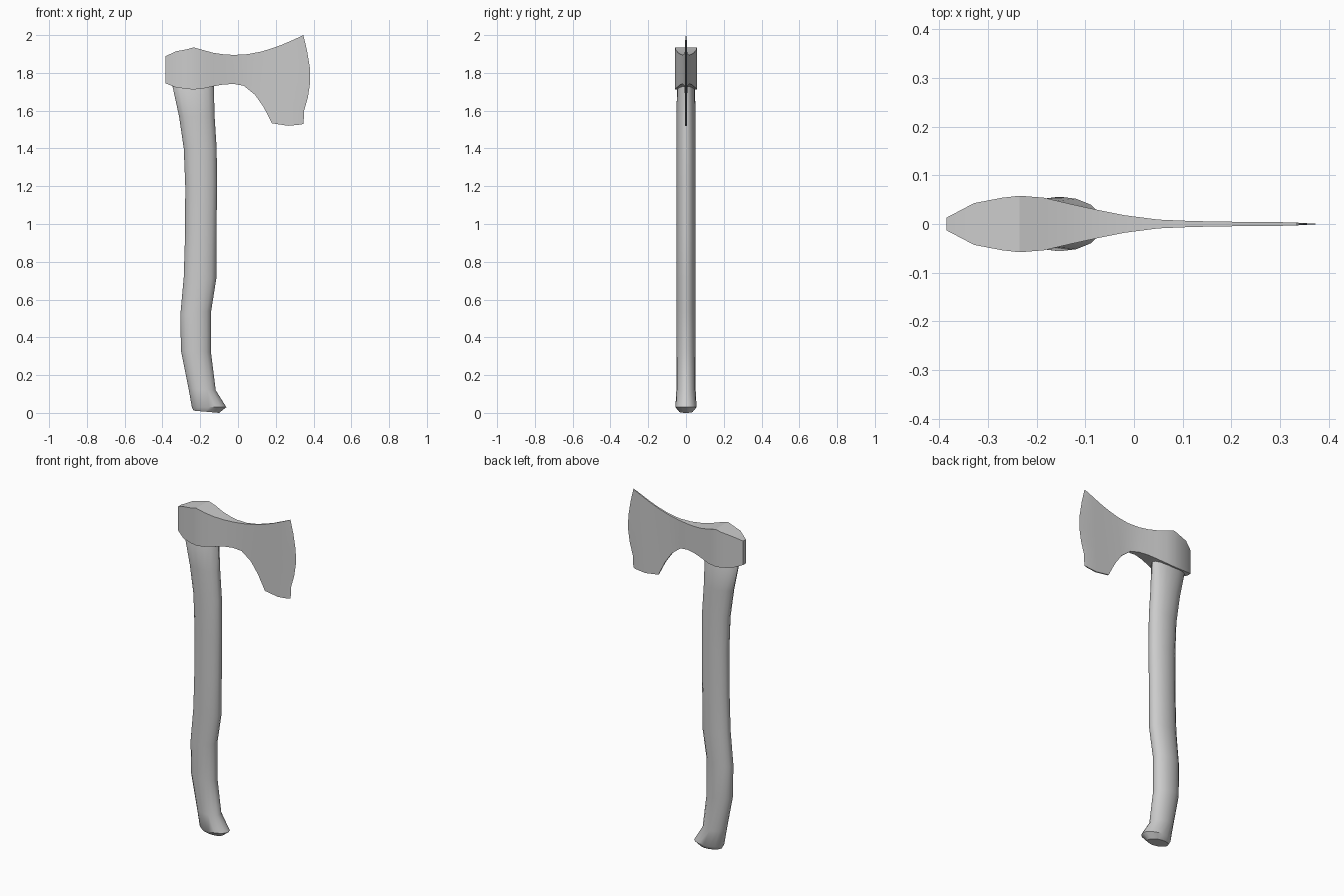
import bpy
import math

if "Cube" in bpy.data.objects:
    bpy.data.objects.remove(bpy.data.objects["Cube"])


def make_object(name, verts, faces, angle):
    mesh = bpy.data.meshes.new(name)
    mesh.from_pydata(verts, [], faces)
    mesh.validate()
    obj = bpy.data.objects.new(name, mesh)
    bpy.context.collection.objects.link(obj)
    bpy.ops.object.select_all(action='DESELECT')
    obj.select_set(True)
    bpy.context.view_layer.objects.active = obj
    bpy.ops.object.mode_set(mode='EDIT')
    bpy.ops.mesh.select_all(action='SELECT')
    bpy.ops.mesh.remove_doubles(threshold=0.0001)
    bpy.ops.mesh.normals_make_consistent(inside=False)
    bpy.ops.object.mode_set(mode='OBJECT')
    bpy.ops.object.shade_smooth_by_angle(angle=math.radians(angle))
    return obj


# Handle: oval rings given by left point, right point and half depth
rings = [
    (-0.235, 0.012, -0.10, 0.0, 0.036),
    (-0.244, 0.03, -0.062, 0.03, 0.056),
    (-0.262, 0.13, -0.118, 0.12, 0.051),
    (-0.302, 0.33, -0.143, 0.32, 0.05),
    (-0.305, 0.52, -0.142, 0.54, 0.05),
    (-0.287, 0.72, -0.115, 0.71, 0.05),
    (-0.280, 0.95, -0.114, 0.95, 0.05),
    (-0.279, 1.20, -0.111, 1.20, 0.05),
    (-0.287, 1.40, -0.113, 1.40, 0.05),
    (-0.312, 1.57, -0.124, 1.57, 0.05),
    (-0.347, 1.73, -0.128, 1.73, 0.048),
    (-0.330, 1.77, -0.128, 1.77, 0.034),
]
SIDES = 16
verts, faces = [], []
for xl, zl, xr, zr, d in rings:
    for i in range(SIDES):
        a = 2 * math.pi * i / SIDES
        t = 0.5 + 0.5 * math.cos(a)
        verts.append((xl + (xr - xl) * t, d * math.sin(a), zl + (zr - zl) * t))
for r in range(len(rings) - 1):
    for i in range(SIDES):
        j = (i + 1) % SIDES
        a, b = r * SIDES, (r + 1) * SIDES
        faces.append((a + i, a + j, b + j, b + i))
faces.append(tuple(range(SIDES)))
faces.append(tuple(range(len(verts) - SIDES, len(verts))))
make_object("handle", verts, faces, 40)

# Head: columns from poll to blade (top x, top z, bottom x, bottom z, half thickness)
columns = [
    (-0.385, 1.888, -0.385, 1.745, 0.013),
    (-0.328, 1.914, -0.328, 1.723, 0.043),
    (-0.270, 1.925, -0.270, 1.715, 0.054),
    (-0.235, 1.935, -0.235, 1.712, 0.058),
    (-0.185, 1.921, -0.185, 1.717, 0.054),
    (-0.130, 1.906, -0.130, 1.729, 0.041),
    (-0.075, 1.898, -0.075, 1.739, 0.029),
    (-0.020, 1.895, -0.020, 1.741, 0.018),
    (0.050, 1.899, 0.030, 1.732, 0.009),
    (0.120, 1.912, 0.090, 1.684, 0.006),
    (0.180, 1.930, 0.135, 1.620, 0.005),
    (0.235, 1.950, 0.180, 1.533, 0.004),
    (0.290, 1.974, 0.265, 1.520, 0.004),
    (0.330, 1.992, 0.330, 1.526, 0.003),
]
# Sharp cutting edge, top to bottom
edge = [(0.346, 2.0), (0.365, 1.92), (0.380, 1.83), (0.382, 1.75),
        (0.370, 1.67), (0.350, 1.60), (0.347, 1.53)]
ROWS = len(edge)
verts, faces = [], []
for side in (-1, 1):
    for xt, zt, xb, zb, y in columns:
        for r in range(ROWS):
            t = r / (ROWS - 1)
            verts.append((xt + (xb - xt) * t, side * y, zt + (zb - zt) * t))
    verts += [(x, 0, z) for x, z in edge]
N = len(columns) + 1
off = N * ROWS
for c in range(N - 1):
    a, b = c * ROWS, (c + 1) * ROWS
    for r in range(ROWS - 1):
        q = (a + r, b + r, b + r + 1, a + r + 1)
        faces += [q, tuple(v + off for v in q)]
    for r in (0, ROWS - 1):
        faces.append((a + r, b + r, b + r + off, a + r + off))
for r in range(ROWS - 1):
    faces.append((r, r + 1, r + 1 + off, r + off))
make_object("axe_head", verts, faces, 30)
